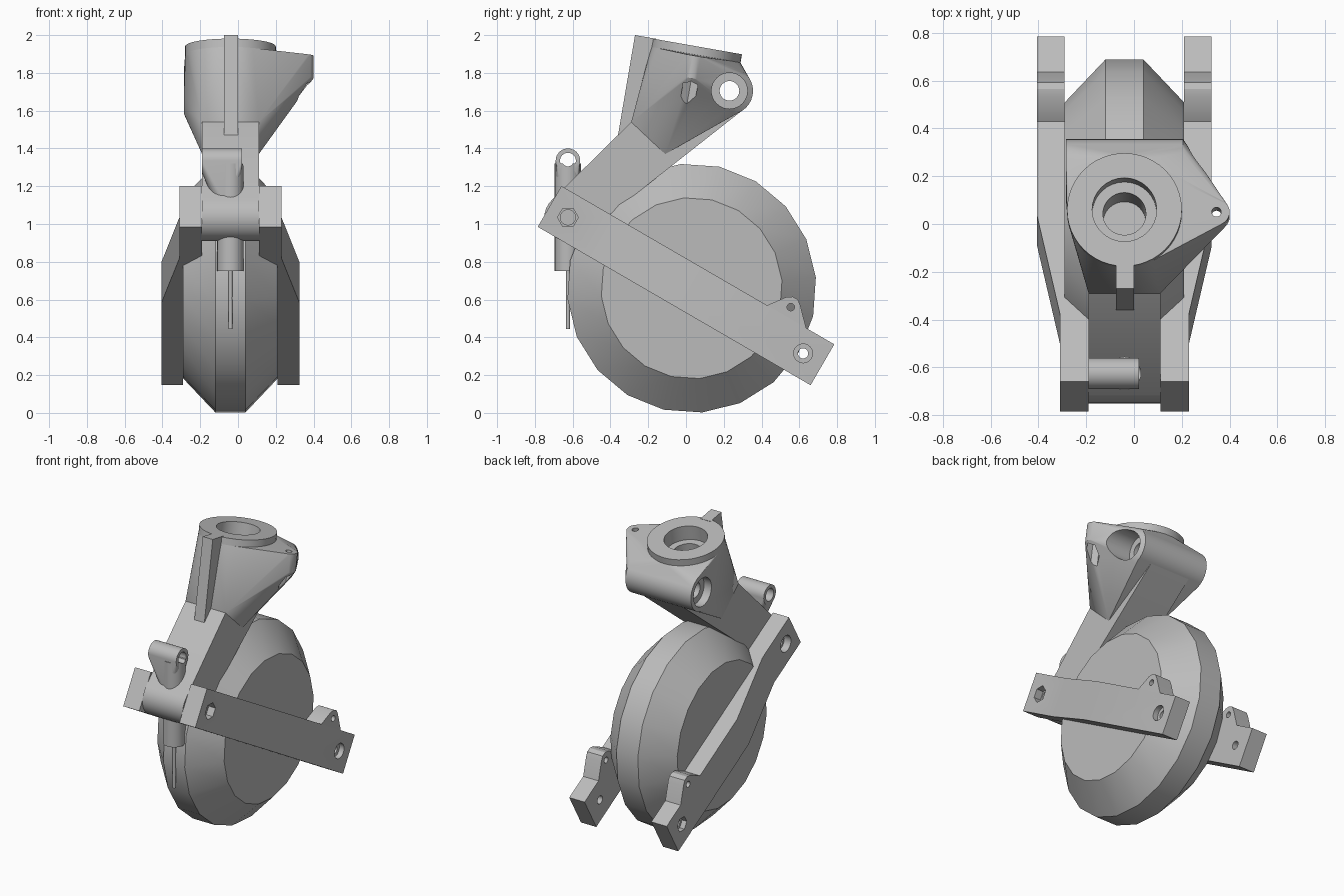
import bpy, bmesh, math
from mathutils import Vector, Matrix

cube = bpy.data.objects.get("Cube")
if cube:
    bpy.data.objects.remove(cube)

grey = bpy.data.materials.new("plain grey")
grey.use_nodes = True
COLOUR = (0.5, 0.5, 0.5, 1)
grey.diffuse_color = COLOUR
grey.node_tree.nodes["Principled BSDF"].inputs["Base Color"].default_value = COLOUR

MID = -0.04                                     # symmetry plane
X = Vector((1, 0, 0))
Z = Vector((0, 0, 1))
TILT = Vector((0, math.sin(math.radians(10)), math.cos(math.radians(10))))
AXLE = (-0.625, 1.035)                          # pivot in y, z
TUBE = (0.23, 1.705)                            # cross tube in y, z


def finish(name, bm):
    bmesh.ops.recalc_face_normals(bm, faces=bm.faces[:])
    mesh = bpy.data.meshes.new(name)
    bm.to_mesh(mesh)
    bm.free()
    mesh.materials.append(grey)
    obj = bpy.data.objects.new(name, mesh)
    bpy.context.collection.objects.link(obj)
    return obj


def ring(centre, radius, axis, n=32, turn=0):
    """Points of a circle around an axis."""
    u = Vector((0, 1, 0)) if axis is X else X
    v = axis.cross(u)
    steps = [turn + 2 * math.pi * i / n for i in range(n)]
    return [Vector(centre) + radius * (u * math.cos(a) + v * math.sin(a)) for a in steps]


def rod(start, axis, length, radius, n=32):
    return ring(start, radius, axis, n) + ring(Vector(start) + axis * length, radius, axis, n)


def hull(name, points):
    bm = bmesh.new()
    for p in points:
        bm.verts.new(p)
    bmesh.ops.convex_hull(bm, input=bm.verts[:])
    loose = [v for v in bm.verts if not v.link_faces]
    bmesh.ops.delete(bm, geom=loose, context="VERTS")
    bmesh.ops.dissolve_limit(bm, angle_limit=0.01, verts=bm.verts[:], edges=bm.edges[:])
    return finish(name, bm)


def x_rod(x0, x1, yz, radius, n=32):
    return rod((x0, *yz), X, x1 - x0, radius, n)


def cut(obj, *cutters):
    """Subtract each point-set hull from the object."""
    for points in cutters:
        tool = hull("cutter", points)
        tool.hide_render = True
        mod = obj.modifiers.new("cut", "BOOLEAN")
        mod.operation, mod.solver, mod.object = "DIFFERENCE", "EXACT", tool
        bpy.context.view_layer.objects.active = obj
        bpy.ops.object.modifier_apply(modifier=mod.name)
        bpy.data.objects.remove(tool)


# wheel: lathed rim profile with flat sides
bm = bmesh.new()
loops = []
for x, r in ((-0.25, 0.48), (-0.08, 0.66), (0.08, 0.66), (0.25, 0.48)):
    loops.append([bm.verts.new(p) for p in
                  ring((MID + x, 0.03, 0.66), r, X, 20, math.radians(5))])
for a, b in zip(loops, loops[1:]):
    for i in range(20):
        j = (i + 1) % 20
        bm.faces.new((a[i], a[j], b[j], b[i]))
bm.faces.new(loops[0])
bm.faces.new(loops[-1])
wheel = finish("wheel", bm)

# side arms: cranked bars, plan drawn along the bar then raised by its depth
ALONG = Vector((0, 0.865, -0.502))
ACROSS = Vector((0, 0.502, 0.865))
CORNER = Vector((MID, -0.785, 0.985))
plan = [(0, 0.15), (0.33, 0.15), (0.43, 0.25), (1.67, 0.25),
        (1.67, 0.365), (0.8, 0.365), (0.33, 0.27), (0, 0.27)]
tab = [(0.40, 0.55), (0.43, 0.57), (0.53, 0.613), (0.565, 0.615),
       (0.592, 0.6), (0.605, 0.57), (0.637, 0.445), (0.60, 0.42)]
arms = []
for side, label in ((1, "left"), (-1, "right")):
    bm = bmesh.new()
    low = [bm.verts.new(CORNER + ALONG * s + X * side * x) for s, x in plan]
    base = bm.faces.new(low)
    up = bmesh.ops.extrude_face_region(bm, geom=[base])["geom"]
    bmesh.ops.translate(bm, vec=ACROSS * 0.25,
                        verts=[g for g in up if isinstance(g, bmesh.types.BMVert)])
    arm = finish(label + "_arm", bm)
    lug = hull(label + "_arm_lug", [(MID + side * x, y, z)
                                    for x in (0.25, 0.365) for y, z in tab])

    def outward(x0, x1, yz, r, n=32):
        return x_rod(MID + side * x0, MID + side * x1, yz, r, n)

    front_sides, rear_sides = (6, 32) if side > 0 else (32, 6)
    cut(arm, outward(0.22, 0.4, AXLE, 0.055, front_sides),
        outward(0.17, 0.4, AXLE, 0.04),
        outward(0.33, 0.5, (0.62, 0.315), 0.05, rear_sides),
        outward(0.1, 0.5, (0.62, 0.315), 0.027))
    cut(lug, outward(0.1, 0.5, (0.555, 0.56), 0.02, 20))
    arms += [arm, lug]

# neck: from the pivot barrel up to the cross tube
neck_points = x_rod(-0.19, 0.11, AXLE, 0.125) + x_rod(-0.19, 0.11, TUBE, 0.124)
neck_points += [(x, -0.29, 1.54) for x in (-0.19, 0.11)]
neck = hull("neck", neck_points)

# head: collar seat, cross tube, side ear and neck corners in one faceted body
TOP = Vector((MID, 0.06, 1.94))
EAR = Vector((0.345, 0.05, 1.89))
head_points = ring(TOP - TILT * 0.045, 0.24, TILT, 48)
head_points += x_rod(-0.285, 0.205, TUBE, 0.125)
head_points += rod(EAR - TILT * 0.12, TILT, 0.12, 0.055, 24)
head_points += [(x, y, z) for x in (-0.19, 0.11) for y, z in ((-0.29, 1.54), (-0.11, 1.37))]
head = hull("head", head_points)
collar = hull("collar", rod(TOP - TILT * 0.06, TILT, 0.06, 0.24, 48))

bore = [rod(TOP - TILT * 0.1, TILT, 0.2, 0.135), rod(TOP - TILT * 0.32, TILT, 0.5, 0.09)]
cross = [x_rod(-0.6, 0.6, TUBE, 0.052), x_rod(0.15, 0.6, TUBE, 0.095),
         x_rod(-0.6, -0.23, TUBE, 0.095)]
ear_hole = [rod(EAR - TILT * 0.4, TILT, 0.6, 0.02, 20),
            rod(EAR - TILT * 0.4, TILT, 0.32, 0.045, 6)]
cut(head, *bore, *cross, *ear_hole)
cut(neck, *bore, *cross)
cut(collar, *bore)

# front rib on the head
rib = hull("head_rib", [(x, y, z) for x in (-0.075, 0.0) for y, z in
                        ((-0.27, 2.0), (-0.155, 1.98), (-0.22, 1.54), (-0.29, 1.53), (-0.36, 1.47))])

# brake plunger: eye on top, guide barrel and thin pin
EYE = (AXLE[0], 1.335)
eye = hull("plunger_eye", x_rod(-0.19, 0.02, EYE, 0.065)
           + ring((-0.07, AXLE[0], 1.13), 0.06, Z))
cut(eye, x_rod(-0.3, 0.2, EYE, 0.042))
barrel = hull("plunger_barrel", rod((MID, AXLE[0], 0.75), Z, 0.57, 0.07))
cut(barrel, x_rod(-0.3, 0.2, EYE, 0.03))
pin = hull("plunger_pin", rod((MID, AXLE[0], 0.445), Z, 0.35, 0.01, 12))

# smooth rounds, crisp edges
bpy.ops.object.select_all(action="DESELECT")
for obj in [wheel, neck, head, collar, rib, eye, barrel, pin] + arms:
    obj.select_set(True)
    bpy.context.view_layer.objects.active = obj
bpy.ops.object.shade_smooth_by_angle(angle=math.radians(25))
